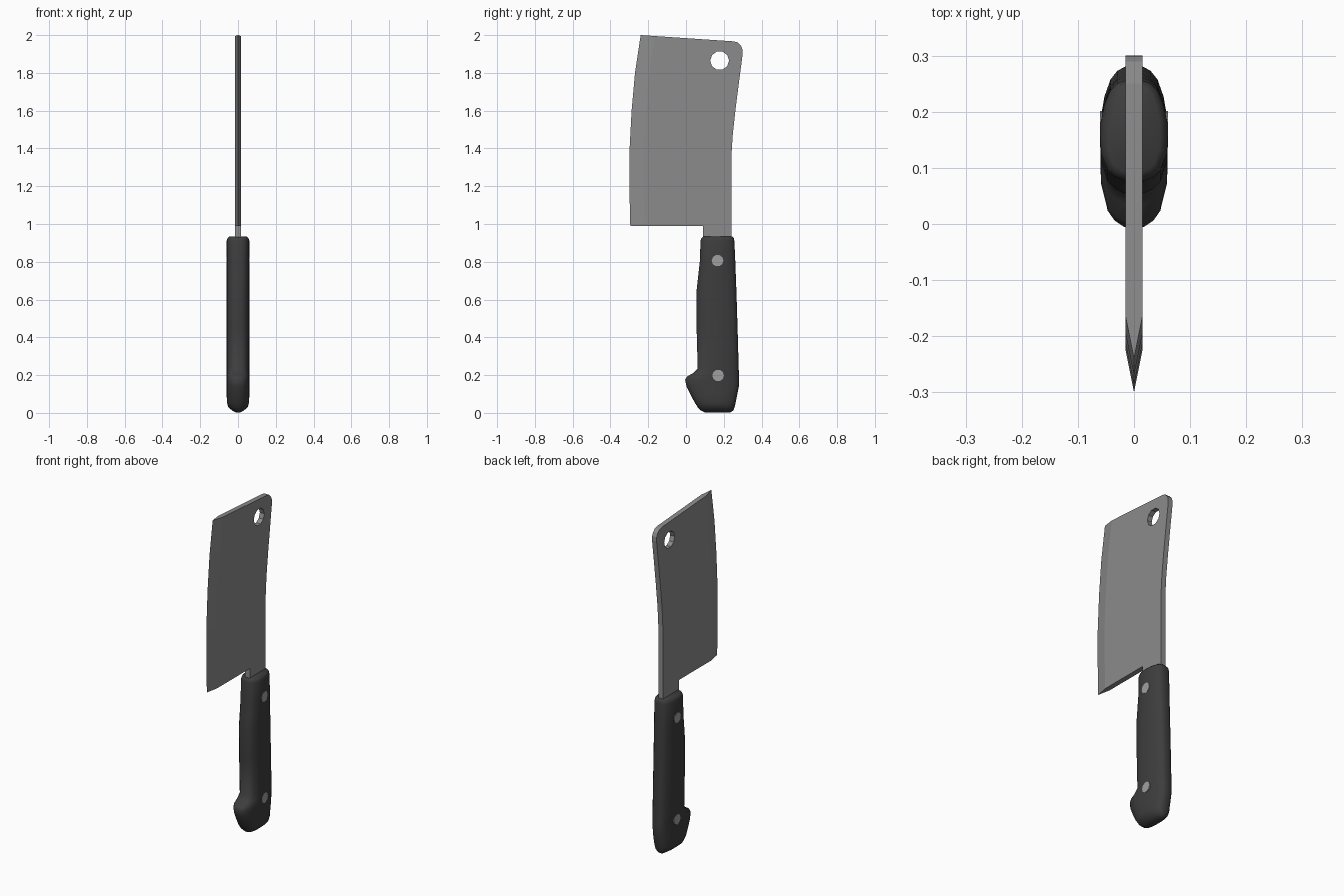
import bpy, bmesh, math
from mathutils import Matrix

cube = bpy.data.objects.get("Cube")
if cube:
    bpy.data.objects.remove(cube, do_unlink=True)


def material(name, value):
    m = bpy.data.materials.new(name)
    m.use_nodes = True
    color = (value, value, value, 1)
    m.diffuse_color = color
    m.node_tree.nodes["Principled BSDF"].inputs["Base Color"].default_value = color
    return m


steel = material("blade steel", 0.26)
rivet_steel = material("rivet steel", 0.35)
black = material("black handle", 0.047)


def add_object(name, mesh, mat):
    mesh.materials.clear()
    mesh.materials.append(mat)
    ob = bpy.data.objects.new(name, mesh)
    bpy.context.collection.objects.link(ob)
    return ob


def loft(name, rings, mat):
    """Skin closed rings of points and cap both ends."""
    bm = bmesh.new()
    loops = [[bm.verts.new(p) for p in ring] for ring in rings]
    n = len(loops[0])
    for a, b in zip(loops, loops[1:]):
        for i in range(n):
            j = (i + 1) % n
            bm.faces.new((a[i], a[j], b[j], b[i]))
    bm.faces.new(loops[0])
    bm.faces.new(loops[-1])
    bmesh.ops.recalc_face_normals(bm, faces=bm.faces)
    mesh = bpy.data.meshes.new(name)
    bm.to_mesh(mesh)
    bm.free()
    return add_object(name, mesh, mat)


# Blade plate: outline with hanging hole, extruded sideways
HALF = 0.015
BEVEL = 0.075
edge = [(-0.295, 0.99), (-0.3, 1.2), (-0.3, 1.37), (-0.288, 1.6),
        (-0.27, 1.8), (-0.24, 2.0)]
shoulder = [(y + BEVEL, z) for y, z in edge]
shoulder[-1] = (shoulder[-1][0], 1.995)
corner = [(0.25, 1.967), (0.272, 1.962), (0.29, 1.945), (0.299, 1.925), (0.3, 1.9)]
spine = [(0.283, 1.77), (0.265, 1.63), (0.248, 1.48), (0.241, 1.37), (0.24, 1.25),
         (0.24, 0.88)]
notch = [(0.09, 0.88), (0.09, 0.99)]
hole = [(0.178 + 0.05 * math.cos(i * math.tau / 10),
         1.865 + 0.05 * math.sin(i * math.tau / 10)) for i in range(10)]

curve = bpy.data.curves.new("blade_outline", "CURVE")
curve.dimensions = "2D"
curve.fill_mode = "BOTH"
curve.extrude = HALF
for loop in (shoulder + corner + spine + notch, hole):
    sp = curve.splines.new("POLY")
    sp.points.add(len(loop) - 1)
    for p, (y, z) in zip(sp.points, loop):
        p.co = (y, z, 0, 1)
    sp.use_cyclic_u = True
outline = bpy.data.objects.new("blade_outline", curve)
bpy.context.collection.objects.link(outline)
dg = bpy.context.evaluated_depsgraph_get()
plate = bpy.data.meshes.new_from_object(outline.evaluated_get(dg))
bpy.data.objects.remove(outline, do_unlink=True)
plate.transform(Matrix(((0, 0, 1, 0), (1, 0, 0, 0), (0, 1, 0, 0), (0, 0, 0, 1))))
plate.shade_flat()
add_object("blade", plate, steel)

# Ground cutting edge: wedge from the plate to a sharp line
loft("cutting_edge", [[(-HALF, sy, sz), (0, ey, ez), (HALF, sy, sz)]
                      for (sy, sz), (ey, ez) in zip(shoulder, edge)], steel)

# Handle: stacked oval sections (height, front, back, half width)
levels = [(0.003, 0.1, 0.235, 0.012), (0.012, 0.08, 0.25, 0.03),
          (0.03, 0.062, 0.257, 0.051), (0.055, 0.046, 0.263, 0.059),
          (0.1, 0.022, 0.272, 0.06), (0.14, 0.003, 0.28, 0.06),
          (0.175, -0.005, 0.281, 0.06), (0.192, 0.005, 0.281, 0.06),
          (0.21, 0.036, 0.28, 0.06), (0.235, 0.062, 0.279, 0.06),
          (0.45, 0.056, 0.273, 0.06), (0.64, 0.055, 0.267, 0.06),
          (0.72, 0.064, 0.264, 0.06), (0.8, 0.073, 0.261, 0.06),
          (0.91, 0.077, 0.256, 0.06), (0.925, 0.081, 0.253, 0.056),
          (0.934, 0.092, 0.245, 0.046)]
# Section of one side: depth fraction, width fraction
side = [(0, 0.3), (0.04, 0.58), (0.1, 0.78), (0.27, 0.98), (0.42, 1), (0.58, 0.99),
        (0.76, 0.88), (0.9, 0.7), (0.97, 0.5), (1, 0.25)]
rings = []
for z, front, back, w in levels:
    half = [(w * f, front + (back - front) * t, z) for t, f in side]
    rings.append(half + [(-x, y, z) for x, y, z in reversed(half)])
handle = loft("handle", rings, black)
bpy.ops.object.select_all(action="DESELECT")
handle.select_set(True)
bpy.context.view_layer.objects.active = handle
bpy.ops.object.shade_smooth_by_angle(angle=math.radians(50))

# Rivets passing through the handle
for name, y, z in (("upper_rivet", 0.167, 0.806), ("lower_rivet", 0.17, 0.198)):
    disc = [(y + 0.031 * math.cos(i * math.tau / 10),
             z + 0.031 * math.sin(i * math.tau / 10)) for i in range(10)]
    loft(name, [[(x, py, pz) for py, pz in disc] for x in (-0.061, 0.061)], rivet_steel)
